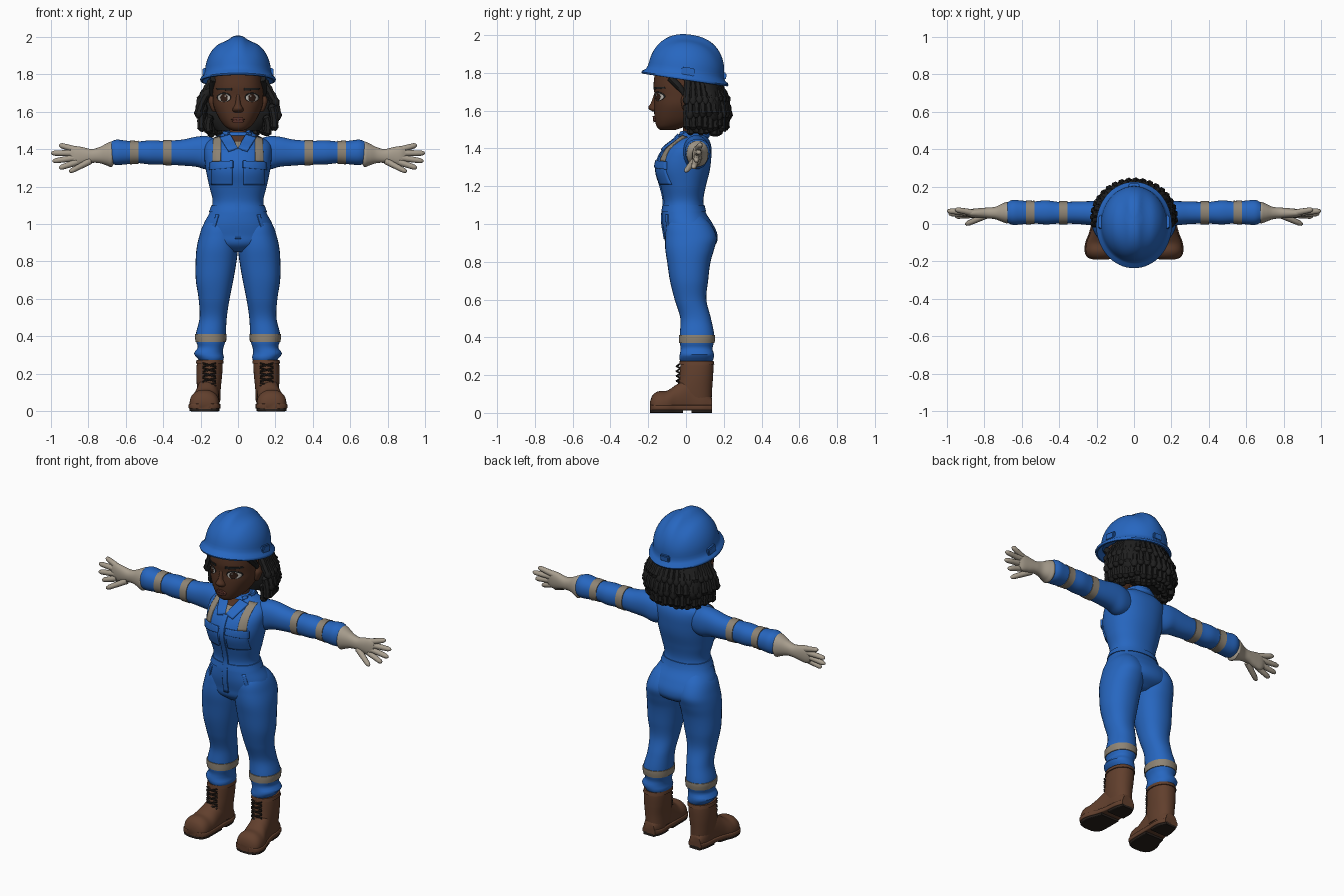
import bpy, bmesh, math, random
from mathutils import Vector, Matrix
from mathutils.bvhtree import BVHTree

random.seed(4)
if "Cube" in bpy.data.objects:
    bpy.data.objects.remove(bpy.data.objects["Cube"])


def material(name, r, g, b):
    m = bpy.data.materials.new(name)
    m.use_nodes = True
    m.diffuse_color = (r, g, b, 1)
    node = m.node_tree.nodes["Principled BSDF"]
    node.inputs["Base Color"].default_value = (r, g, b, 1)
    node.inputs["Roughness"].default_value = 0.8
    return m


BLUE = material("work blue", .02, .135, .53)
TAPE = material("reflective grey", .27, .23, .175)
GLOVE = material("glove beige", .39, .34, .27)
SKIN = material("brown skin", .085, .033, .017)
BOOT = material("boot brown", .12, .05, .026)
HAIR = material("black hair", .014, .014, .014)
SOLE = material("dark rubber", .02, .014, .011)
WHITE = material("eye white", .5, .47, .43)
IRIS = material("eye brown", .03, .012, .007)
LIP = material("lip brown", .11, .035, .025)
made = []


def finish(name, bm, mat, mirror=False):
    bmesh.ops.recalc_face_normals(bm, faces=bm.faces)
    me = bpy.data.meshes.new(name)
    bm.to_mesh(me)
    bm.free()
    me.materials.append(mat)
    ob = bpy.data.objects.new(name, me)
    bpy.context.collection.objects.link(ob)
    if mirror:
        ob.modifiers.new("Mirror", "MIRROR")
    made.append(ob)
    return ob


def skin_rings(bm, rings, caps=True):
    rows = [[bm.verts.new(p) for p in ring] for ring in rings]
    n = len(rows[0])
    for a, b in zip(rows, rows[1:]):
        for i in range(n):
            bm.faces.new((a[i], a[(i + 1) % n], b[(i + 1) % n], b[i]))
    if caps:
        bm.faces.new(rows[0])
        bm.faces.new(rows[-1])


def smooth_key(keys, t):
    # Hermite interpolation of key rows by their first column
    k = 0
    while k < len(keys) - 2 and t > keys[k + 1][0]:
        k += 1
    a, b = keys[k], keys[k + 1]
    p, q = keys[max(k - 1, 0)], keys[min(k + 2, len(keys) - 1)]
    h = b[0] - a[0]
    s = (t - a[0]) / h
    out = []
    for j in range(1, len(a)):
        m0 = (b[j] - p[j]) / (b[0] - p[0]) * h
        m1 = (q[j] - a[j]) / (q[0] - a[0]) * h
        out.append(a[j] * (2*s**3 - 3*s*s + 1) + m0 * (s**3 - 2*s*s + s)
                   + b[j] * (3*s*s - 2*s**3) + m1 * (s**3 - s*s))
    return out


def loft(name, keys, mat, axis="z", lo=None, hi=None, grow=0, power=2.2,
         n=32, steps=40, mirror=False, floor=-1):
    # key: position, min and max of the first cross axis, min and max of the second
    lo = keys[0][0] if lo is None else lo
    hi = keys[-1][0] if hi is None else hi
    rings = []
    for i in range(steps + 1):
        t = lo + (hi - lo) * i / steps
        u0, u1, v0, v1 = smooth_key(keys, t)
        ring = []
        for j in range(n):
            c, s = math.cos(math.tau * j / n), math.sin(math.tau * j / n)
            u = (u0 + u1)/2 + ((u1 - u0)/2 + grow) * math.copysign(abs(c)**(2/power), c)
            v = (v0 + v1)/2 + ((v1 - v0)/2 + grow) * math.copysign(abs(s)**(2/power), s)
            p = {"x": (t, u, v), "y": (u, t, v), "z": (u, v, t)}[axis]
            ring.append((p[0], p[1], max(p[2], floor)))
        rings.append(ring)
    bm = bmesh.new()
    skin_rings(bm, rings)
    return finish(name, bm, mat, mirror)


def add_tube(bm, pts, radii, n=8):
    pts = [Vector(p) for p in pts]
    rings = []
    for i, p in enumerate(pts):
        d = (pts[min(i + 1, len(pts) - 1)] - pts[max(i - 1, 0)]).normalized()
        side = d.cross(Vector((.3, 1, .2))).normalized()
        up = d.cross(side)
        rings.append([p + radii[i] * (math.cos(math.tau*j/n) * side + math.sin(math.tau*j/n) * up)
                      for j in range(n)])
    skin_rings(bm, rings)


def patch(name, target, quad, mat, lift=.004, mirror=True, rounded=False, n=10):
    # Thin plate that follows the front of the target; corners are (x, z)
    tree = BVHTree.FromPolygons([v.co for v in target.data.vertices],
                                [p.vertices[:] for p in target.data.polygons])
    bl, br, tr, tl = [Vector(c) for c in quad]
    bm, y, grid = bmesh.new(), -.1, []
    for i in range(n + 1):
        for j in range(n + 1):
            u, v = 2*j/n - 1, 2*i/n - 1
            if rounded:
                u, v = u * math.sqrt(1 - v*v/2), v * math.sqrt(1 - u*u/2)
            u, v = (u + 1)/2, (v + 1)/2
            q = bl.lerp(br, u).lerp(tl.lerp(tr, u), v)
            hit = tree.ray_cast(Vector((q.x, -2, q.y)), Vector((0, 1, 0)))[0]
            y = hit.y if hit else y
            grid.append(bm.verts.new((q.x, y, q.y)))
    w = n + 1
    for i in range(n):
        for j in range(n):
            bm.faces.new((grid[i*w + j], grid[i*w + j + 1], grid[i*w + w + j + 1], grid[i*w + w + j]))
    ob = finish(name, bm, mat, mirror)
    s = ob.modifiers.new("Thickness", "SOLIDIFY")
    s.thickness, s.offset = lift * 2, 0
    return ob


def box(x0, x1, z0, z1):
    return (x0, z0), (x1, z0), (x1, z1), (x0, z1)


# Coverall body
half = [(.85, .06, -.06, .09), (.89, .16, -.105, .155), (.94, .195, -.115, .167), (1, .183, -.125, .142),
        (1.06, .152, -.125, .105), (1.12, .135, -.118, .092), (1.2, .153, -.135, .105),
        (1.28, .17, -.158, .125), (1.34, .178, -.15, .133), (1.4, .18, -.115, .135),
        (1.44, .165, -.065, .125), (1.47, .11, -.04, .105), (1.49, .07, -.03, .085)]
torso = loft("coverall_torso", [(z, -x, x, f, b) for z, x, f, b in half], BLUE, steps=70, n=48)
leg = [(.265, .085, .2, -.025, .135), (.285, .075, .218, -.035, .145), (.31, .08, .235, -.033, .148),
       (.34, .078, .215, -.028, .14), (.37, .068, .222, -.033, .147), (.41, .065, .225, -.033, .15),
       (.5, .06, .205, -.03, .132), (.6, .045, .21, -.06, .108), (.7, .025, .225, -.085, .117),
       (.8, .008, .226, -.1, .13), (.87, .0, .221, -.11, .15), (.93, 0, .208, -.11, .162),
       (1, .01, .183, -.1, .13), (1.05, .04, .14, -.06, .08)]
loft("trouser_legs", leg, BLUE, steps=70, mirror=True)
loft("leg_reflective_bands", leg, TAPE, lo=.37, hi=.412, grow=.004, steps=4, mirror=True)
loft("waistband", [(z, -x, x, f, b) for z, x, f, b in half], BLUE,
     lo=1.065, hi=1.1, grow=.005, steps=6, n=48)

# Sleeves and reflective bands
arm = [(.08, -.01, .1, 1.31, 1.44), (.16, -.015, .12, 1.29, 1.468), (.22, -.008, .122, 1.305, 1.466),
       (.3, 0, .12, 1.312, 1.45), (.4, .002, .118, 1.318, 1.444), (.47, -.002, .126, 1.318, 1.446),
       (.54, .003, .12, 1.325, 1.44), (.6, -.002, .125, 1.318, 1.445), (.65, -.004, .128, 1.315, 1.45),
       (.685, .012, .11, 1.325, 1.435)]
loft("sleeves", arm, BLUE, "x", steps=50, mirror=True)
for x in (.355, .53):
    loft("sleeve_reflective_band", arm, TAPE, "x", lo=x, hi=x + .045, grow=.004, steps=4, mirror=True)

# Gloves
cuff = [(.665, .012, .105, 1.318, 1.43), (.675, .003, .118, 1.303, 1.44), (.7, .01, .11, 1.312, 1.43),
        (.74, .025, .092, 1.325, 1.41), (.78, .03, .088, 1.326, 1.4), (.83, .032, .084, 1.315, 1.41),
        (.87, .036, .08, 1.31, 1.415), (.895, .045, .073, 1.325, 1.405)]
loft("glove_cuffs_and_palms", cuff, GLOVE, "x", mirror=True)
bm = bmesh.new()
for base, tip in (((.86, .06, 1.395), (.955, .078, 1.422)), ((.87, .06, 1.378), (.998, .07, 1.378)),
                  ((.87, .055, 1.353), (.99, .055, 1.335)), ((.86, .05, 1.33), (.955, .04, 1.298)),
                  ((.79, .045, 1.335), (.9, -.003, 1.278))):
    a, b = Vector(base), Vector(tip)
    add_tube(bm, [a.lerp(b, t) for t in (0, .3, .6, .85, .96, 1)],
             [.018, .017, .0155, .014, .009, .003], 10)
finish("glove_fingers", bm, GLOVE, True)

# Coverall details
patch("shoulder_reflective_strips", torso, ((.092, 1.33), (.135, 1.33), (.13, 1.458), (.09, 1.468)), TAPE)
patch("chest_pockets", torso, box(.03, .14, 1.21, 1.315), BLUE, .006)
patch("pocket_flaps", torso, ((.025, 1.3), (.145, 1.29), (.145, 1.33), (.025, 1.335)), BLUE, .012)
patch("front_placket", torso, box(-.016, .016, .92, 1.41), BLUE, .006, False, n=24)
patch("hip_pocket_edges", torso, ((.135, .93), (.155, .93), (.115, 1.05), (.1, 1.05)), BLUE, .006)
patch("open_neck", torso, ((-.002, 1.4), (.002, 1.4), (.045, 1.47), (-.045, 1.47)), SKIN, .004, False)
patch("undershirt", torso, ((-.002, 1.398), (.002, 1.398), (.028, 1.435), (-.028, 1.435)), TAPE, .007, False)
patch("collar_points", torso, ((.002, 1.4), (.05, 1.385), (.095, 1.455), (.04, 1.472)), BLUE, .012)
bm = bmesh.new()
arc = [math.radians(a) for a in range(-50, 231, 20)]
for r, z, w in ((.08, 1.462, .017), (.071, 1.482, .015)):
    add_tube(bm, [(r * math.cos(a), .03 + r * math.sin(a), z + .008 * math.sin(a)) for a in arc],
             [w] * len(arc))
finish("collar", bm, BLUE)

# Boots: shaft, foot, welt and tread
shaft = [(.05, .095, .21, -.035, .135), (.12, .092, .218, -.045, .138), (.19, .085, .222, -.036, .143),
         (.25, .082, .22, -.03, .145), (.275, .085, .215, -.027, .14)]
loft("boot_shafts", shaft, BOOT, mirror=True)
loft("boot_top_rims", shaft, BOOT, lo=.255, hi=.275, grow=.006, steps=3, mirror=True)
foot = [(-.19, .145, .21, .01, .06), (-.18, .118, .24, -.02, .09), (-.15, .103, .257, -.03, .113),
        (-.1, .1, .254, -.03, .118), (-.05, .1, .235, -.03, .15), (.02, .1, .218, -.03, .19),
        (.09, .1, .21, -.03, .14), (.138, .12, .195, 0, .08)]
loft("boot_feet", foot, BOOT, "y", floor=.015, mirror=True)
sole = [(y, a - .006, b + .006, .013, .042) for y, a, b, c, d in foot]
loft("boot_welts", sole, BOOT, "y", power=7, mirror=True)
tread = [(y, a, b, 0, .02) for y, a, b, c, d in foot]
loft("front_treads", tread, SOLE, "y", hi=-.015, power=7, mirror=True)
loft("heel_treads", tread, SOLE, "y", lo=.03, power=7, mirror=True)
bm = bmesh.new()
for i in range(5):
    z = .135 + .026 * i
    for s in (-1, 1):
        add_tube(bm, [(.153 - .035*s, -.035, z), (.153, -.05, z + .008), (.153 + .035*s, -.035, z + .018)],
                 [.005] * 3, 6)
finish("boot_laces", bm, SOLE, True)

# Head, neck and ears
face = [(1.497, .025, -.135, -.06), (1.51, .055, -.152, -.02), (1.54, .086, -.163, .05),
        (1.58, .11, -.168, .09), (1.63, .13, -.168, .12), (1.68, .135, -.166, .14),
        (1.73, .135, -.172, .145), (1.8, .13, -.165, .145)]
head = loft("head", [(z, -x, x, f, b) for z, x, f, b in face], SKIN, power=2.3, n=48)
loft("neck", [(1.43, -.055, .055, -.025, .08), (1.5, -.046, .046, -.015, .075),
              (1.56, -.05, .05, -.03, .08)], SKIN)
loft("nose", [(1.595, -.022, .022, -.175, -.13), (1.605, -.03, .03, -.193, -.13),
              (1.618, -.027, .027, -.2, -.13), (1.64, -.016, .016, -.186, -.13),
              (1.68, -.012, .012, -.172, -.13), (1.7, -.01, .01, -.165, -.13)], SKIN, steps=16, n=16)
loft("ears", [(1.6, .12, .135, -.01, .015), (1.615, .115, .145, -.02, .022),
              (1.66, .12, .158, -.026, .03), (1.69, .125, .145, -.015, .02)], SKIN, steps=12, n=16, mirror=True)

# Eyes, brows and lips
patch("eye_lashes", head, box(.037, .112, 1.652, 1.701), HAIR, .002, rounded=True)
patch("eye_whites", head, box(.041, .107, 1.652, 1.694), WHITE, .003, rounded=True)
patch("eye_irises", head, box(.054, .092, 1.653, 1.694), IRIS, .004, rounded=True)
patch("eye_highlights", head, box(.062, .07, 1.679, 1.687), WHITE, .005, rounded=True)
patch("eyebrows", head, ((.032, 1.712), (.115, 1.717), (.112, 1.726), (.032, 1.726)), HAIR, .004)
patch("upper_lip", head, ((-.036, 1.557), (.036, 1.557), (.016, 1.572), (-.016, 1.572)), LIP, .009, False)
patch("lower_lip", head, box(-.03, .03, 1.54, 1.558), LIP, .009, False, True)

# Hair mass and chunky twisted locks around the back
loft("hair_mass", [(1.5, -.12, .12, .06, .17), (1.56, -.185, .185, .045, .205),
                   (1.64, -.19, .19, .03, .205), (1.72, -.165, .165, .01, .19),
                   (1.78, -.14, .14, -.02, .16)], HAIR)
bm = bmesh.new()
layers = ((1.775, .145, .185, .225, 1.64), (1.72, .165, .222, .228, 1.56), (1.64, .19, .216, .205, 1.5),
          (1.58, .16, .185, .165, 1.475))
for k, (top, r0, r1, r2, end) in enumerate(layers):
    count = 20 - 2 * (k == 3)
    for i in range(count):
        a = math.radians(-8 + 196 * (i + .5 * (k % 2)) / (count - .5))
        drop = end + random.uniform(-.012, .012)
        pts, radii = [], []
        for j in range(9):
            t = j / 8
            r = (1-t)**2 * r0 + 2*t*(1-t) * r1 + t*t * r2 - .012
            pts.append((r * math.cos(a), .03 + .92 * r * math.sin(a), top + (drop - top) * t))
            radii.append((.023 if j % 2 else .019) if 0 < j < 8 else .009)
        add_tube(bm, pts, radii, 7)
finish("hair_locks", bm, HAIR)
bm = bmesh.new()
add_tube(bm, [(.128, -.085, 1.775), (.136, -.045, 1.735), (.137, -.015, 1.7), (.13, 0, 1.66)],
         [.02, .02, .015, .006])
finish("temple_hair", bm, HAIR, True)

# Hard hat: brim and dome with a raised centre ridge, tipped back
tilt = Matrix.Translation((0, -.006, 1.768)) @ Matrix.Rotation(-.15, 4, "X")
rows = [(.165, .19, .02), (.19, .216, -.006), (.199, .229, -.005), (.202, .233, .003), (.199, .229, .011),
        (.186, .212, .022), (.178, .204, .04)]
for i in range(1, 16):
    a = math.radians(90 * i / 15.2)
    rows.append((.176 * math.cos(a)**.85, .202 * math.cos(a)**.85, .04 + .18 * math.sin(a)))
rings = []
for rx, ry, z in rows:
    ring = []
    for j in range(64):
        c, s = math.cos(math.tau * j / 64), math.sin(math.tau * j / 64)
        x = rx * c
        lift = max(0, z - .06) / .16 * (.016 * math.exp(-(x / .04)**4) - .004 * math.exp(-((abs(x) - .075) / .02)**2))
        ring.append(tilt @ Vector((x, ry * s * (1 + lift), z + lift)))
    rings.append(ring)
bm = bmesh.new()
skin_rings(bm, rings)
finish("hard_hat", bm, BLUE)

# Hat side lugs and rear block
for name, size, at in (("hat_side_lugs", (.022, .07, .045), (.178, .01, .04)),
                       ("hat_rear_block", (.06, .02, .04), (0, .205, .045))):
    bm = bmesh.new()
    bmesh.ops.create_cube(bm, size=1, matrix=tilt @ Matrix.Translation(at) @ Matrix.Diagonal((*size, 1)))
    bmesh.ops.bevel(bm, geom=bm.edges[:], offset=.006, segments=2, affect="EDGES")
    finish(name, bm, BLUE, name == "hat_side_lugs")

# Smooth shading with sharp edges kept
bpy.ops.object.select_all(action="DESELECT")
for ob in made:
    ob.select_set(True)
bpy.context.view_layer.objects.active = made[0]
bpy.ops.object.shade_smooth_by_angle(angle=math.radians(45))
